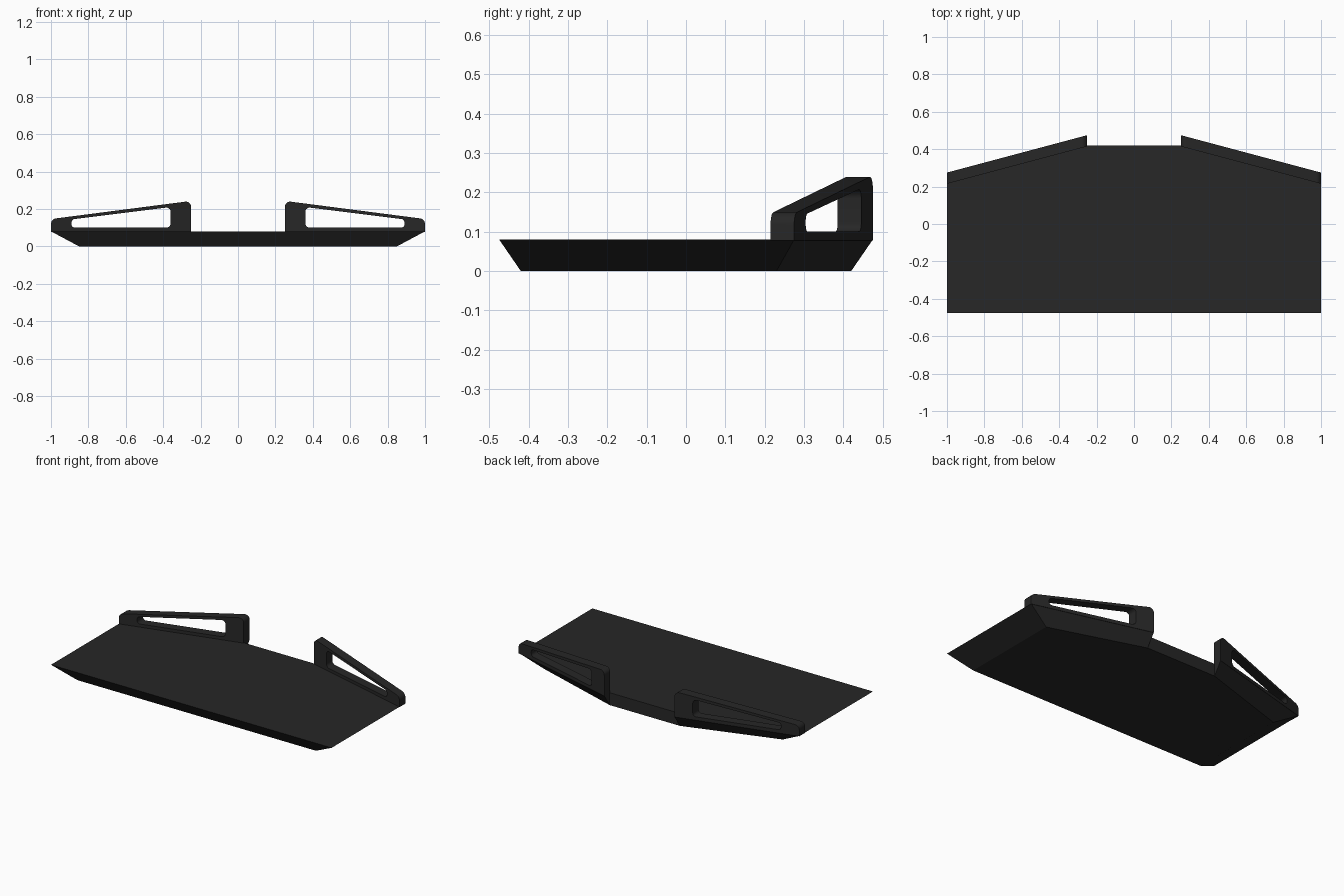
import bpy, bmesh, math
from mathutils import Vector

if "Cube" in bpy.data.objects:
    bpy.data.objects.remove(bpy.data.objects["Cube"])

mat = bpy.data.materials.new("matte_black")
mat.diffuse_color = (0.02, 0.02, 0.02, 1)
mat.use_nodes = True
mat.node_tree.nodes["Principled BSDF"].inputs["Base Color"].default_value = mat.diffuse_color


def finish(ob, angle):
    ob.data.materials.clear()
    ob.data.materials.append(mat)
    bpy.ops.object.select_all(action='DESELECT')
    ob.select_set(True)
    bpy.context.view_layer.objects.active = ob
    bpy.ops.object.shade_smooth_by_angle(angle=math.radians(angle))


def rounded(points, steps=5):
    """Round the corners of an outline of (x, z, radius) entries."""
    out = []
    n = len(points)
    for i, (x, z, r) in enumerate(points):
        p = Vector((x, z))
        if r == 0:
            out.append(p)
            continue
        a = (Vector(points[i - 1][:2]) - p).normalized()
        b = (Vector(points[(i + 1) % n][:2]) - p).normalized()
        half = a.angle(b) / 2
        d = r / math.tan(half)
        c = p + (a + b).normalized() * (r / math.sin(half))
        u, v = p + a * d - c, p + b * d - c
        for k in range(steps + 1):
            w = u.lerp(v, k / steps).normalized() * r
            out.append(c + w)
    return out


# Deck: flared plate with swept-back rear edges and a notched middle
top = [(-1, -.475), (1, -.475), (1, .275), (.25, .475),
       (.25, .42), (-.25, .42), (-.25, .475), (-1, .275)]
base = [(-.85, -.42), (.85, -.42), (.85, .23), (.25, .42),
        (-.25, .42), (-.85, .23)]
bm = bmesh.new()
t = [bm.verts.new((x, y, .08)) for x, y in top]
b = [bm.verts.new((x, y, 0)) for x, y in base]
bm.faces.new(t)
bm.faces.new(b[::-1])
for f in ((b[0], b[1], t[1], t[0]), (b[1], b[2], t[2], t[1]),
          (b[2], b[3], t[3], t[2]), (b[3], t[4], t[3]),
          (b[3], b[4], t[5], t[4]), (b[4], t[6], t[5]),
          (b[4], b[5], t[7], t[6]), (b[5], b[0], t[0], t[7])):
    bm.faces.new(f)
bmesh.ops.recalc_face_normals(bm, faces=bm.faces)
me = bpy.data.meshes.new("deck")
bm.to_mesh(me)
bm.free()
deck = bpy.data.objects.new("deck", me)
bpy.context.collection.objects.link(deck)
finish(deck, 10)

# Fins: tapered upright frames with a rounded opening
outer = [(.25, .078, 0), (1, .078, 0), (1, .146, .03), (.25, .243, .028)]
hole = [(.36, .1, .022), (.89, .1, .018), (.89, .144, .018), (.36, .21, .022)]


def fin(name, side):
    cu = bpy.data.curves.new(name, 'CURVE')
    cu.dimensions = '2D'
    cu.fill_mode = 'BOTH'
    cu.extrude = .03
    for loop in (outer, hole):
        pts = rounded(loop)
        sp = cu.splines.new('POLY')
        sp.points.add(len(pts) - 1)
        for q, p in zip(sp.points, pts):
            q.co = (p.x, p.y, 0, 1)
        sp.use_cyclic_u = True
    ob = bpy.data.objects.new(name, cu)
    bpy.context.collection.objects.link(ob)
    bpy.ops.object.select_all(action='DESELECT')
    ob.select_set(True)
    bpy.context.view_layer.objects.active = ob
    bpy.ops.object.convert(target='MESH')
    ob = bpy.context.view_layer.objects.active
    bm = bmesh.new()
    bm.from_mesh(ob.data)
    # Stand the profile up and sweep it along the slanted rear edge
    for v in bm.verts:
        x, z, d = v.co
        v.co = (side * x, .245 + (1 - x) * .2 / .75 + d, z)
    bmesh.ops.remove_doubles(bm, verts=bm.verts, dist=.0002)
    bmesh.ops.recalc_face_normals(bm, faces=bm.faces)
    bm.to_mesh(ob.data)
    bm.free()
    finish(ob, 35)


fin("right_fin", 1)
fin("left_fin", -1)
